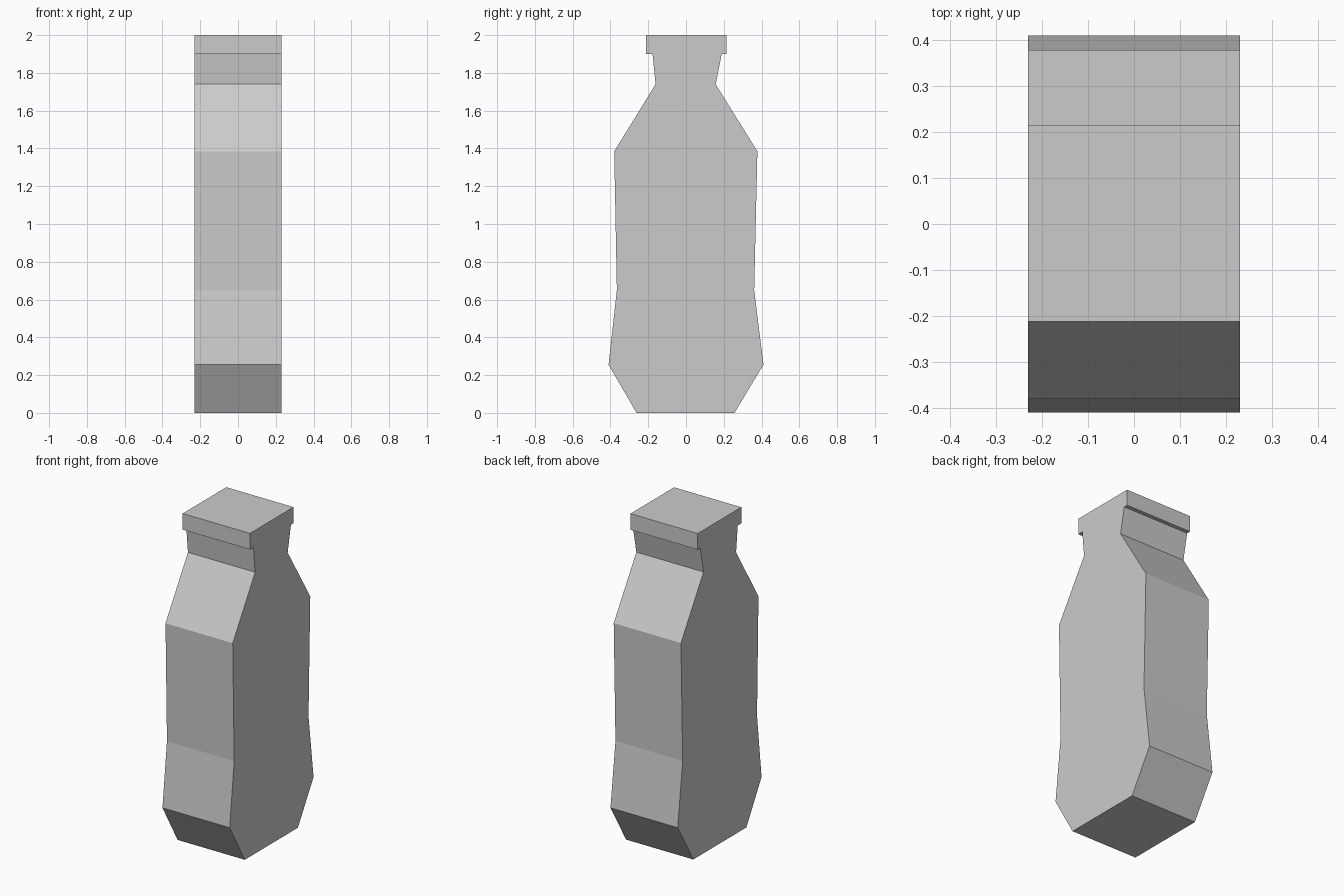
import bpy, bmesh

if "Cube" in bpy.data.objects:
    bpy.data.objects.remove(bpy.data.objects["Cube"])

HALF_WIDTH = 0.23

# Side outline (y, z): front edge going up, then back edge going down
front = [(-0.262, 0), (-0.41, 0.255), (-0.366, 0.65), (-0.38, 1.385),
         (-0.161, 1.74), (-0.177, 1.9), (-0.212, 1.9), (-0.212, 2.0)]
back = [(0.214, 2.0), (0.214, 1.9), (0.189, 1.9), (0.157, 1.74),
        (0.378, 1.385), (0.361, 0.65), (0.41, 0.255), (0.257, 0)]

# Bottle body: outline extruded across x
bm = bmesh.new()
face = bm.faces.new([bm.verts.new((-HALF_WIDTH, y, z)) for y, z in front + back])
ext = bmesh.ops.extrude_face_region(bm, geom=[face])
moved = [g for g in ext["geom"] if isinstance(g, bmesh.types.BMVert)]
bmesh.ops.translate(bm, verts=moved, vec=(2 * HALF_WIDTH, 0, 0))

# Keep both side caps closed and all normals outward
side_x = {round(f.calc_center_median().x, 3) for f in bm.faces if len(f.verts) > 4}
if len(side_x) < 2:
    x = -HALF_WIDTH
    bm.faces.new([v for v in bm.verts if abs(v.co.x - x) < 1e-5])
bmesh.ops.recalc_face_normals(bm, faces=bm.faces[:])

mesh = bpy.data.meshes.new("bottle")
bm.to_mesh(mesh)
bm.free()
bpy.context.collection.objects.link(bpy.data.objects.new("bottle", mesh))
